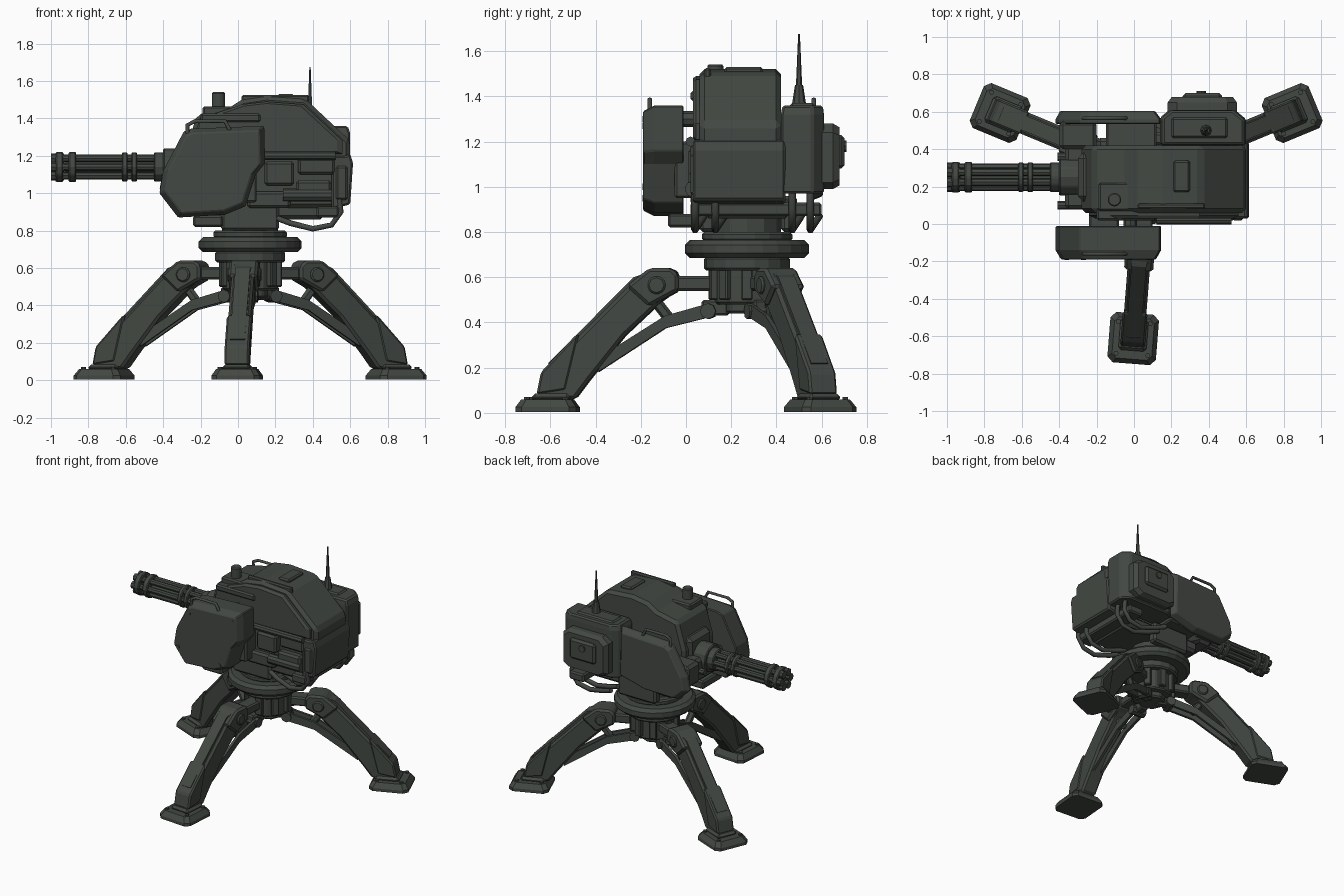
import bpy, bmesh
from math import radians, cos, sin, pi
from mathutils import Vector, Matrix

cube = bpy.data.objects.get("Cube")
if cube:
    bpy.data.objects.remove(cube, do_unlink=True)

mat = bpy.data.materials.new("dark_olive_grey")
mat.use_nodes = True
colour = (0.056, 0.065, 0.056, 1)
mat.diffuse_color = colour
shader = mat.node_tree.nodes["Principled BSDF"]
shader.inputs["Base Color"].default_value = colour
shader.inputs["Roughness"].default_value = 0.8

XZ = Matrix(((1, 0, 0, 0), (0, 0, 1, 0), (0, 1, 0, 0), (0, 0, 0, 1)))  # profile in x-z, depth in y
XY = Matrix.Identity(4)


def finish(name, bm, bevel=0.0, frame=None):
    if frame:
        bm.transform(frame)
    bmesh.ops.recalc_face_normals(bm, faces=bm.faces)
    mesh = bpy.data.meshes.new(name)
    bm.to_mesh(mesh)
    bm.free()
    mesh.materials.append(mat)
    ob = bpy.data.objects.new(name, mesh)
    bpy.context.collection.objects.link(ob)
    if bevel:
        mod = ob.modifiers.new("edge_chamfer", "BEVEL")
        mod.width, mod.segments, mod.limit_method = bevel, 1, "ANGLE"


def prism(name, pts, w0, w1, frame=XZ, shrink=1.0, chamfer=0.0, bevel=0.0):
    """Extrude a profile from w0 to w1; the w1 end may be chamfered inward."""
    bm = bmesh.new()
    n = len(pts)
    cu, cv = sum(p[0] for p in pts) / n, sum(p[1] for p in pts) / n
    levels = [(w0, 1.0)]
    if chamfer:
        levels.append((w1 - chamfer if w1 > w0 else w1 + chamfer, 1.0))
    levels.append((w1, shrink))
    rings = [[bm.verts.new((cu + (u - cu) * s, cv + (v - cv) * s, w)) for u, v in pts] for w, s in levels]
    for a, b in zip(rings, rings[1:]):
        for i in range(n):
            bm.faces.new((a[i], a[(i + 1) % n], b[(i + 1) % n], b[i]))
    bm.faces.new(rings[0])
    bm.faces.new(rings[-1])
    finish(name, bm, bevel, frame)


def box(name, x, y, z, bevel=0.01, frame=None):
    bm = bmesh.new()
    size = Matrix.Diagonal((x[1] - x[0], y[1] - y[0], z[1] - z[0], 1))
    mid = Matrix.Translation((sum(x) / 2, sum(y) / 2, sum(z) / 2))
    bmesh.ops.create_cube(bm, size=1, matrix=mid @ size)
    finish(name, bm, bevel, frame)


def rod(name, a, b, r, r2=None, sides=12, bevel=0.0, frame=None):
    a, b = Vector(a), Vector(b)
    turn = (b - a).to_track_quat("Z", "Y").to_matrix().to_4x4()
    bm = bmesh.new()
    bmesh.ops.create_cone(bm, cap_ends=True, segments=sides, radius1=r, radius2=r if r2 is None else r2,
                          depth=(b - a).length, matrix=Matrix.Translation((a + b) / 2) @ turn)
    finish(name, bm, bevel, frame)


def tube(name, pts, r):
    curve = bpy.data.curves.new(name, "CURVE")
    curve.dimensions, curve.bevel_depth, curve.bevel_resolution = "3D", r, 1
    curve.use_fill_caps = True
    s = curve.splines.new("POLY")
    s.points.add(len(pts) - 1)
    for p, co in zip(s.points, pts):
        p.co = (*co, 1)
    curve.materials.append(mat)
    bpy.context.collection.objects.link(bpy.data.objects.new(name, curve))


CX, CY = 0.065, 0.27

# Tripod legs, drawn in radius-height and turned around the hub
leg_side = [(.31, .61), (.34, .638), (.43, .638), (.47, .61), (.90, .18), (.93, .06),
            (.76, .06), (.70, .14), (.54, .34), (.38, .49), (.31, .54)]
knee_side = [(.30, .61), (.33, .64), (.43, .64), (.53, .56), (.43, .47), (.30, .54)]
strut_side = [(.15, .47), (.2, .475), (.36, .43), (.63, .26), (.66, .18), (.36, .375), (.2, .415), (.15, .43)]
pad = [(.75, -.1), (.78, -.13), (.99, -.13), (1.02, -.1), (1.02, .1), (.99, .13), (.78, .13), (.75, .1)]
for tag, angle, shift in (("left", 22.5, -.04), ("right", 157.5, -.04), ("front", 265.5, 0)):
    frame = (Matrix.Translation((CX, CY, 0)) @ Matrix.Rotation(radians(angle), 4, "Z")
             @ Matrix.Translation((shift, 0, 0)))
    side = frame @ XZ
    prism(tag + "_leg", leg_side, -.06, .06, side, bevel=.014)
    prism(tag + "_knee", knee_side, -.078, .078, side, bevel=.014)
    prism(tag + "_leg_spine", [(.47, .61), (.5, .6), (.88, .22), (.86, .2), (.47, .57)], -.04, .04, side)
    prism(tag + "_shin_guard", [(.74, .35), (.76, .34), (.91, .18), (.93, .08), (.80, .1)], -.066, .066, side, bevel=.01)
    rod(tag + "_knee_bolt", (.395, -.09, .565), (.395, .09, .565), .042, sides=8, bevel=.008, frame=frame)
    box(tag + "_hip_arm", (.12, .36), (-.05, .05), (.54, .605), frame=frame)
    box(tag + "_hub_lug", (.08, .2), (-.03, .03), (.43, .5), frame=frame)
    for s in (-.045, .025):
        prism(tag + "_strut", strut_side, s, s + .02, side)
    rod(tag + "_strut_link", (.34, 0, .41), (.41, 0, .5), .025, sides=6, frame=frame)
    rod(tag + "_strut_joint", (.17, -.055, .45), (.17, .055, .45), .035, sides=8, frame=frame)
    # Foot pad: sloped plate with corner bolts
    prism(tag + "_foot", pad, .003, .06, frame, shrink=.82, chamfer=.035)
    box(tag + "_ankle", (.78, .95), (-.075, .075), (.05, .085), .015, frame)
    for r in (.80, .97):
        for s in (-.085, .085):
            rod(tag + "_foot_bolt", (r, s, .05), (r, s, .07), .014, sides=6, frame=frame)


# Hub and turntable
def disc(name, z0, z1, r, sides=24, bevel=.01):
    rod(name, (CX, CY, z0), (CX, CY, z1), r, sides=sides, bevel=bevel)


disc("hub", .48, .66, .145, 12)
disc("hub_bottom", .44, .49, .1, 8)
disc("hub_collar", .63, .69, .19, 18)
disc("turntable", .685, .765, .275, 24, .022)
disc("turntable_top", .76, .8, .2, 18)
disc("neck", .79, .93, .15, 12)
for k in range(9):
    frame = Matrix.Translation((CX, CY, 0)) @ Matrix.Rotation(k * 2 * pi / 9, 4, "Z")
    box("hub_rib", (.12, .17), (-.025, .025), (.5, .64), .006, frame)
for y in (.06, .42):
    box("yoke", (-.09, .22), (y, y + .07), (.80, .96), .015)
box("cradle", (-.2, .46), (.08, .46), (.86, .95), .02)

# Main housing
housing = [(-.22, 1.42), (-.05, 1.455), (.02, 1.5), (.15, 1.52), (.36, 1.505), (.6, 1.28), (.6, .97),
           (.52, .92), (-.14, .92), (-.28, 1.0), (-.28, 1.22)]
prism("housing", housing, .06, .42, bevel=.022)
armour = [(-.20, 1.40), (.02, 1.475), (.15, 1.49), (.35, 1.475), (.56, 1.28), (.56, 1.21), (-.24, 1.2)]
prism("front_armour", armour, .07, .03, shrink=.92, chamfer=.015)
prism("rear_cover", [(.57, 1.2), (.6, 1.21), (.615, 1.16), (.60, .94), (.5, .915), (.5, 1.2)], .03, .44, bevel=.01)
box("top_hatch", (.21, .30), (.17, .34), (1.5, 1.53))
box("top_ridge", (.02, .38), (.08, .11), (1.48, 1.525), .008)
box("sight_base", (-.19, .0), (.07, .22), (1.41, 1.465))
rod("sight", (-.105, .13, 1.45), (-.105, .13, 1.54), .037, sides=10, bevel=.006)
box("side_box", (-.2, .12), (.02, .08), (1.38, 1.425))

# Exposed machinery on the front side
for x0, x1, y0, z0, z1 in ((.14, .30, .01, 1.04, 1.17), (.32, .52, .02, 1.1, 1.19), (.31, .50, .01, .97, 1.07),
                           (.52, .59, .02, .96, 1.15), (.05, .28, .02, .92, 1.01)):
    box("machine_box", (x0, x1), (y0, .1), (z0, z1), .014)
rod("machine_pipe", (.12, .02, 1.2), (.52, .02, 1.2), .022, sides=8)
rod("machine_motor", (.24, .03, .99), (.5, .03, .99), .035, sides=10)
for y in (.04, .13, .47, .55):
    tube("hose", [(.54, y, 1.0), (.55, y, .9), (.5, y, .83), (.4, y, .81), (.28, y + .02, .84), (.2, y + .04, .87)], .017)
box("hose_bracket", (.42, .54), (.02, .6), (.87, .93))
box("lower_bracket", (-.24, -.08), (-.08, .14), (.82, .88))

# Side shields with grab handles
shield = [(-.42, 1.0), (-.40, 1.12), (-.29, 1.33), (-.25, 1.345), (.14, 1.36), (.145, 1.16),
          (.095, 1.1), (.04, .93), (-.07, .885), (-.32, .87)]
back_outline = [(-.42, 1.02), (-.40, 1.12), (-.29, 1.31), (-.25, 1.335), (.14, 1.35), (.145, 1.0),
                (-.07, .945), (-.33, .94)]
prism("front_shield", shield, -.01, -.19, shrink=.9, chamfer=.05, bevel=.006)
prism("back_shield", back_outline, .535, .605, shrink=.9, chamfer=.045, bevel=.006)
box("front_shield_mount", (-.05, .1), (-.05, .1), (.95, 1.2))
box("back_shield_mount", (-.15, .12), (.38, .55), (.97, 1.26))
rod("shield_pivot", (-.02, -.02, 1.3), (-.02, .1, 1.3), .035, sides=8)
for tag, y in (("front", -.16), ("back", .565)):
    tube(tag + "_shield_handle", [(-.27, y, 1.31), (-.27, y, 1.365), (-.23, y, 1.385), (-.07, y, 1.385),
                                  (-.04, y, 1.33)], .011)
for x, z in ((-.36, 1.0), (-.27, 1.27), (.08, 1.3), (-.02, .95)):
    rod("shield_bolt", (x, -.15, z), (x, -.192, z), .014, sides=6)

# Equipment pod on the back side with aerial
pod_top = [(.14, .42), (.14, .57), (.19, .61), (.54, .61), (.6, .56), (.6, .42)]
prism("pod", pod_top, .97, 1.36, XY, shrink=.94, chamfer=.04, bevel=.01)
prism("pod_case", [(.18, 1.02), (.18, 1.24), (.23, 1.28), (.5, 1.28), (.55, 1.24), (.55, 1.02), (.5, .99), (.23, .99)],
      .59, .68, shrink=.88, chamfer=.03)
box("pod_door", (.26, .47), (.66, .70), (1.08, 1.23), .015)
rod("pod_latch", (.36, .69, 1.18), (.36, .71, 1.18), .025, sides=8)
box("pod_lid", (.2, .5), (.46, .57), (1.35, 1.37))
rod("aerial_foot", (.385, .5, 1.36), (.385, .5, 1.45), .032, .018, sides=8)
rod("aerial", (.385, .5, 1.44), (.385, .5, 1.675), .014, .004, sides=6)

# Rotary gun
GY, GZ = .25, 1.14


def ring(name, x0, x1, r, sides=12):
    rod(name, (x0, GY, GZ), (x1, GY, GZ), r, sides=sides, bevel=.006)


box("gun_mount", (-.37, -.2), (.08, .42), (1.0, 1.17), .02)
box("gun_cover", (-.30, -.2), (.12, .38), (1.1, 1.3), .03)
box("gun_feed", (-.4, -.2), (.40, .55), (1.02, 1.18), .02)
ring("gun_drum", -.40, -.28, .1)
ring("gun_collar", -.45, -.39, .08)
for x0, x1, r in ((-.62, -.59, .08), (-.57, -.54, .08), (-.905, -.865, .082), (-.975, -.935, .082)):
    ring("barrel_clamp", x0, x1, r)
ring("barrel_core", -.93, -.4, .03, 8)
for k in range(6):
    t = k * pi / 3
    y, z = GY + .053 * cos(t), GZ + .053 * sin(t)
    rod("barrel", (-.98, y, z), (-.4, y, z), .02, sides=8)
    rod("muzzle", (-1.0, y, z), (-.93, y, z), .027, sides=8)
for y in (.1, .36):
    rod("recoil_rod", (-.41, y, 1.08), (-.2, y, 1.08), .022, sides=8)
